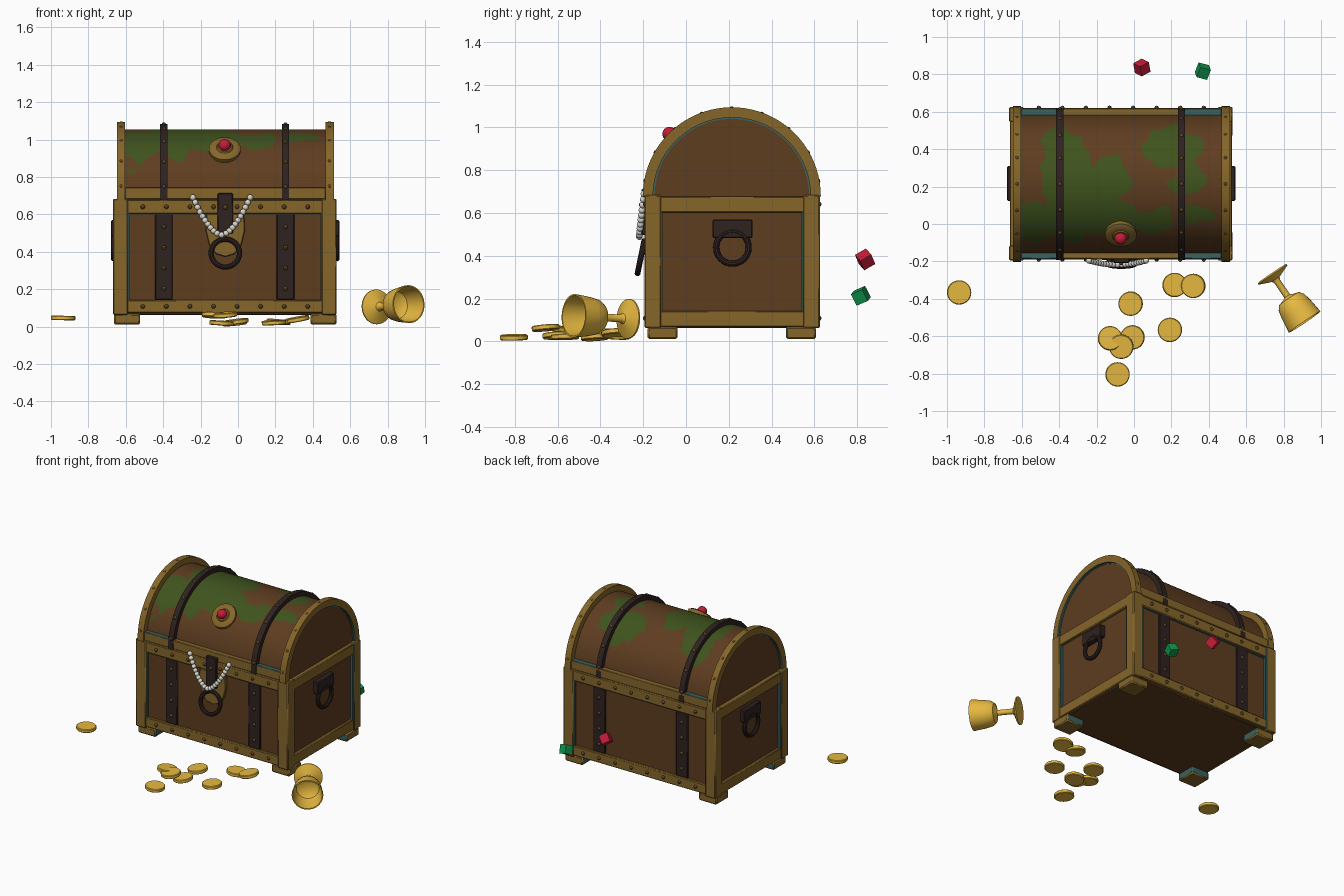
import bpy, bmesh, math
from mathutils import Vector, Matrix, Euler, noise

if "Cube" in bpy.data.objects:
    bpy.data.objects.remove(bpy.data.objects["Cube"])


def material(name, hexcol):
    lin = [((c / 255 + 0.055) / 1.055) ** 2.4 for c in bytes.fromhex(hexcol)]
    m = bpy.data.materials.new(name)
    m.diffuse_color = (*lin, 1)
    m.use_nodes = True
    m.node_tree.nodes["Principled BSDF"].inputs["Base Color"].default_value = m.diffuse_color
    return m


WOOD = material("brown wood", "5E3D20")
MOSS = material("moss green", "3F531D")
BRASS = material("aged brass", "86662A")
DARK = material("dark brass", "5C4820")
IRON = material("dark iron", "2E2220")
TEAL = material("verdigris teal", "3A625E")
GOLD = material("gold", "E6B840")
PEARL = material("pearl white", "DAD8D0")
RED = material("ruby red", "C41C38")
GREEN = material("emerald green", "109850")

CX, CY, CZ = -0.07, 0.21, 0.685      # chest centre and lid axis
X0, X1, Y0, Y1 = -0.67, 0.525, -0.198, 0.621


def finish(name, bm, mats, bevel=0):
    bmesh.ops.recalc_face_normals(bm, faces=bm.faces)
    me = bpy.data.meshes.new(name)
    for f in bm.faces:
        f.smooth = True
    bm.to_mesh(me)
    bm.free()
    for m in mats:
        me.materials.append(m)
    me.set_sharp_from_angle(angle=math.radians(35))
    ob = bpy.data.objects.new(name, me)
    ob.location = (.002, .004, -.007)
    bpy.context.collection.objects.link(ob)
    if bevel:
        b = ob.modifiers.new("bevel", 'BEVEL')
        b.width, b.segments, b.limit_method = bevel, 1, 'ANGLE'
    return ob


def box(name, lo, hi, mat, teal=(), bevel=0.005):
    """Box between two corners; faces pointing along a teal direction are patinated."""
    lo, hi = Vector(lo), Vector(hi)
    bm = bmesh.new()
    bmesh.ops.create_cube(bm, size=1, matrix=Matrix.Translation((lo + hi) / 2) @ Matrix.Diagonal((*(hi - lo), 1)))
    bm.normal_update()
    for f in bm.faces:
        if any(f.normal.dot(Vector(t)) > 0.9 for t in teal):
            f.material_index = 1
    return finish(name, bm, [mat, TEAL], bevel)


def balls(name, points, r, mat, seg=10):
    bm = bmesh.new()
    for p in points:
        bmesh.ops.create_uvsphere(bm, u_segments=seg, v_segments=seg * 3 // 4, radius=r, matrix=Matrix.Translation(p))
    return finish(name, bm, [mat])


def on_arc(x, a, r):
    return Vector((x, CY - r * math.cos(a), CZ + r * math.sin(a)))


def arch(name, x0, x1, r0, r1, mat, n=40):
    """Half ring over the lid, teal on its inner face."""
    bm = bmesh.new()
    rows = [[bm.verts.new(on_arc(x, math.pi * i / n, r)) for x, r in ((x0, r0), (x0, r1), (x1, r1), (x1, r0))]
            for i in range(n + 1)]
    for a, b in zip(rows, rows[1:]):
        for k in range(4):
            f = bm.faces.new((a[k], a[(k + 1) % 4], b[(k + 1) % 4], b[k]))
            f.material_index = int(k == 3)
    bm.faces.new(rows[0])
    bm.faces.new(rows[-1][::-1])
    return finish(name, bm, [mat, TEAL])


def lathe(name, profile, mat, matrix, n=32):
    bm = bmesh.new()
    rows = [[bm.verts.new(matrix @ Vector((r * math.cos(2 * math.pi * i / n), r * math.sin(2 * math.pi * i / n), z)))
             for i in range(n)] for r, z in profile]
    for a, b in zip(rows, rows[1:]):
        for i in range(n):
            bm.faces.new((a[i], a[(i + 1) % n], b[(i + 1) % n], b[i]))
    bm.faces.new(rows[0][::-1])
    bm.faces.new(rows[-1])
    return finish(name, bm, [mat])


def ring(name, loc, rot, R, r, mat):
    bm = bmesh.new()
    m = Matrix.Translation(loc) @ Euler(rot).to_matrix().to_4x4()
    rows = [[bm.verts.new(m @ Vector(((R + r * math.cos(v)) * math.cos(u), (R + r * math.cos(v)) * math.sin(u), r * math.sin(v))))
             for v in (2 * math.pi * j / 10 for j in range(10))] for u in (2 * math.pi * i / 32 for i in range(32))]
    for i in range(32):
        a, b = rows[i], rows[(i + 1) % 32]
        for j in range(10):
            bm.faces.new((a[j], b[j], b[(j + 1) % 10], a[(j + 1) % 10]))
    return finish(name, bm, [mat])


# Body: wooden box, corner posts with patina seams, feet
box("body", (X0 + .022, Y0 + .022, .07), (X1 - .022, Y1 - .022, .68), WOOD)
for sx in (-1, 1):
    for sy in (-1, 1):
        px, py = (X0 if sx < 0 else X1 - .08), (Y0 if sy < 0 else Y1 - .078)
        inward = ((-sx, 0, 0), (0, -sy, 0))
        box("corner_post", (px, py, .07), (px + .08, py + .078, .69), BRASS, inward)
        qx, qy = px + .04 - sx * .007, py + .039 - sy * .007
        box("post_patina", (qx - .04, qy - .039, .15), (qx + .04, qy + .039, .612), TEAL, (), 0)
        fx, fy = CX + sx * .525, CY + sy * .323
        box("foot", (fx - .07, fy - .07, .018), (fx + .07, fy + .07, .075), BRASS, inward, .008)

# Horizontal rails, body straps and rivets, front and back
rivets = []
for side, ya, yb in (("front", Y0 + .004, Y0 + .06), ("back", Y1 - .06, Y1 - .004)):
    front = side == "front"
    face = ya if front else yb
    for z0, z1 in ((.08, .15), (.61, .685)):
        box(side + "_rail", (X0 + .07, ya, z0), (X1 - .07, yb, z1), BRASS)
        rivets += [(CX + (i - 3.5) * .126, face, (z0 + z1) / 2) for i in range(8)]
    box(side + "_rail_patina", (X0 + .08, ya + .01, .605), (X1 - .08, yb - .01, .62), TEAL, (), 0)
    for x in (-.398, .252):
        d = .008 if front else -.008
        box(side + "_strap", (x - .047, ya + max(d, 0), .15), (x + .047, yb + min(d, 0), .61), IRON)
        rivets += [(x, face + d, z) for z in (.21, .32, .43, .54)]
    # Lid rim, patinated only outside the straps
    for xa, xb, t in ((-.607, -.398, 1), (-.398, .252, 0), (.252, .467, 1)):
        box(side + "_lid_rail", (xa, ya + (.004 if front else 0), .688), (xb, yb - (0 if front else .004), .75),
            BRASS, ((0, 0, 1),) if t else (), .003)
for xa, xb in ((X0 + .004, X0 + .06), (X1 - .06, X1 - .004)):
    for z0, z1 in ((.075, .15), (.61, .685)):
        box("side_rail", (xa, Y0 + .07, z0), (xb, Y1 - .07, z1), BRASS)
for sx in (-1, 1):
    # Side handle: plate and ring
    hx = CX + sx * .588
    box("handle_plate", (hx - .022, .12, .49), (hx + .022, .306, .577), IRON)
    ring("handle_ring", (CX + sx * .598, .213, .446), (0, math.pi / 2, 0), .076, .014, IRON)

# Lid barrel with moss patches (x, y, half sizes)
patches = [(-.35, .17, .15, .28), (-.54, 0, .11, .11), (-.38, .42, .12, .09), (-.13, .25, .11, .12), (-.17, .04, .22, .1),
           (.2, .41, .16, .1), (.29, .26, .09, .1), (.1, .02, .1, .06), (.34, .04, .1, .05)]


def mossy(p):
    w = noise.noise_vector(p * 9) * .045 + noise.noise_vector(p * 22) * .02
    return any(((p.x + w.x - x) / a) ** 2 + ((p.y + w.y - y) / b) ** 2 < 1 for x, y, a, b in patches)


bm = bmesh.new()
NX, NA, R = 130, 90, .375
grid = [[bm.verts.new(on_arc(-.635 + 1.13 * i / NX, math.pi * j / NA, R)) for j in range(NA + 1)] for i in range(NX + 1)]
for i in range(NX):
    for j in range(NA):
        f = bm.faces.new((grid[i][j], grid[i + 1][j], grid[i + 1][j + 1], grid[i][j + 1]))
        f.material_index = int(mossy(f.calc_center_median()))
bm.faces.new(grid[0])
bm.faces.new(grid[-1])
bm.faces.new([grid[0][0], grid[0][-1], grid[-1][-1], grid[-1][0]])
finish("lid_barrel", bm, [WOOD, MOSS])

# Lid end arches, patina lines, iron straps
for sx in (-1, 1):
    xa, xb = sorted((CX + sx * .535, CX + sx * .58))
    arch("lid_end_arch", xa, xb, .368, .416, BRASS)
    xa, xb = sorted((CX + sx * .55, CX + sx * .568))
    arch("lid_patina_line", xa, xb, .361, .37, TEAL)
    rivets += [on_arc(CX + sx * .557, math.pi * (i + .5) / 9, .408) for i in range(9)]
for x in (-.398, .252):
    arch("lid_strap", x - .02, x + .02, .365, .406, IRON)
    rivets += [on_arc(x, math.pi * (i + .5) / 9, .402) for i in range(9)]
balls("rivets", rivets, .012, DARK, 8)

# Lid medallion with ruby
tilt = Matrix.Translation(on_arc(CX - .003, math.pi / 4, .36)) @ Matrix.Rotation(math.pi / 4, 4, 'X')
lathe("medallion", [(.085, 0), (.085, .028), (.072, .037), (.045, .037), (.04, .043)], BRASS, tilt)
balls("medallion_ruby", [on_arc(CX - .003, math.pi / 4, .412)], .033, RED, 16)

# Lock: shield plate, hasp, ring
bm = bmesh.new()
shield = [(-.1, .61), (.1, .61), (.105, .52), (.085, .44), (.05, .395), (0, .38), (-.05, .395), (-.085, .44), (-.105, .52)]
f = bm.faces.new([bm.verts.new((CX + x, Y0 + .024, z)) for x, z in shield])
ext = bmesh.ops.extrude_face_region(bm, geom=[f])
bmesh.ops.translate(bm, vec=(0, -.022, 0), verts=[v for v in ext["geom"] if isinstance(v, bmesh.types.BMVert)])
finish("lock_plate", bm, [BRASS], .004)
box("hasp", (CX - .042, -.212, .505), (CX + .042, -.185, .72), IRON)
balls("hasp_rivet", [(CX, -.212, .645)], .012, DARK)
ring("lock_ring", (CX, -.215, .4), (math.pi / 2 - .2, 0, 0), .076, .014, IRON)

# Pearl necklace hanging over the front
pearls = []
for i in range(21):
    t = i / 10 - 1
    s = math.copysign(abs(t) ** .8, t)
    pearls.append((-.09 + .153 * s, -.222 + .022 * s * s, .497 + .2 * abs(s) ** 1.7))
balls("pearl_necklace", pearls, .016, PEARL, 12)

# Scattered coins: x, y, z, tilt x, tilt y
coins = [(-.937, -.37, .053, 0, .02), (-.02, -.43, .026, .05, -.1), (.215, -.33, .032, -.05, .08), (.315, -.335, .046, .05, -.18),
         (.19, -.57, .028, .03, -.05), (-.13, -.615, .068, -.1, .05), (-.01, -.61, .034, .05, -.12), (-.07, -.66, .07, .08, -.08),
         (-.09, -.808, .026, .02, .06)]
for x, y, z, a, b in coins:
    m = Matrix.Translation((x, y, z)) @ Euler((a, b, 0)).to_matrix().to_4x4()
    lathe("coin", [(.061, -.012), (.065, -.008), (.065, .008), (.061, .012)], GOLD, m, 28)

# Goblet lying on its side
axis = Vector((.176, -.26, .015))
m = Matrix.Translation((.736, -.27, .112)) @ axis.to_track_quat('Z', 'Y').to_matrix().to_4x4()
lathe("goblet", [(.093, 0), (.093, .008), (.06, .022), (.025, .036), (.018, .05), (.018, .145), (.03, .152), (.065, .162), (.082, .185),
                 (.092, .23), (.102, .312), (.095, .312), (.085, .23), (.074, .19), (.05, .172), (.01, .168)], GOLD, m)

# Loose cut gems behind the chest
for name, loc, rot, mat in (("loose_ruby", (.04, .833, .39), (.6, .5, .5), RED),
                            ("loose_emerald", (.366, .813, .22), (.4, .3, -.25), GREEN)):
    bm = bmesh.new()
    bmesh.ops.create_cube(bm, size=.06, matrix=Matrix.Translation(loc) @ Euler(rot).to_matrix().to_4x4())
    finish(name, bm, [mat])
